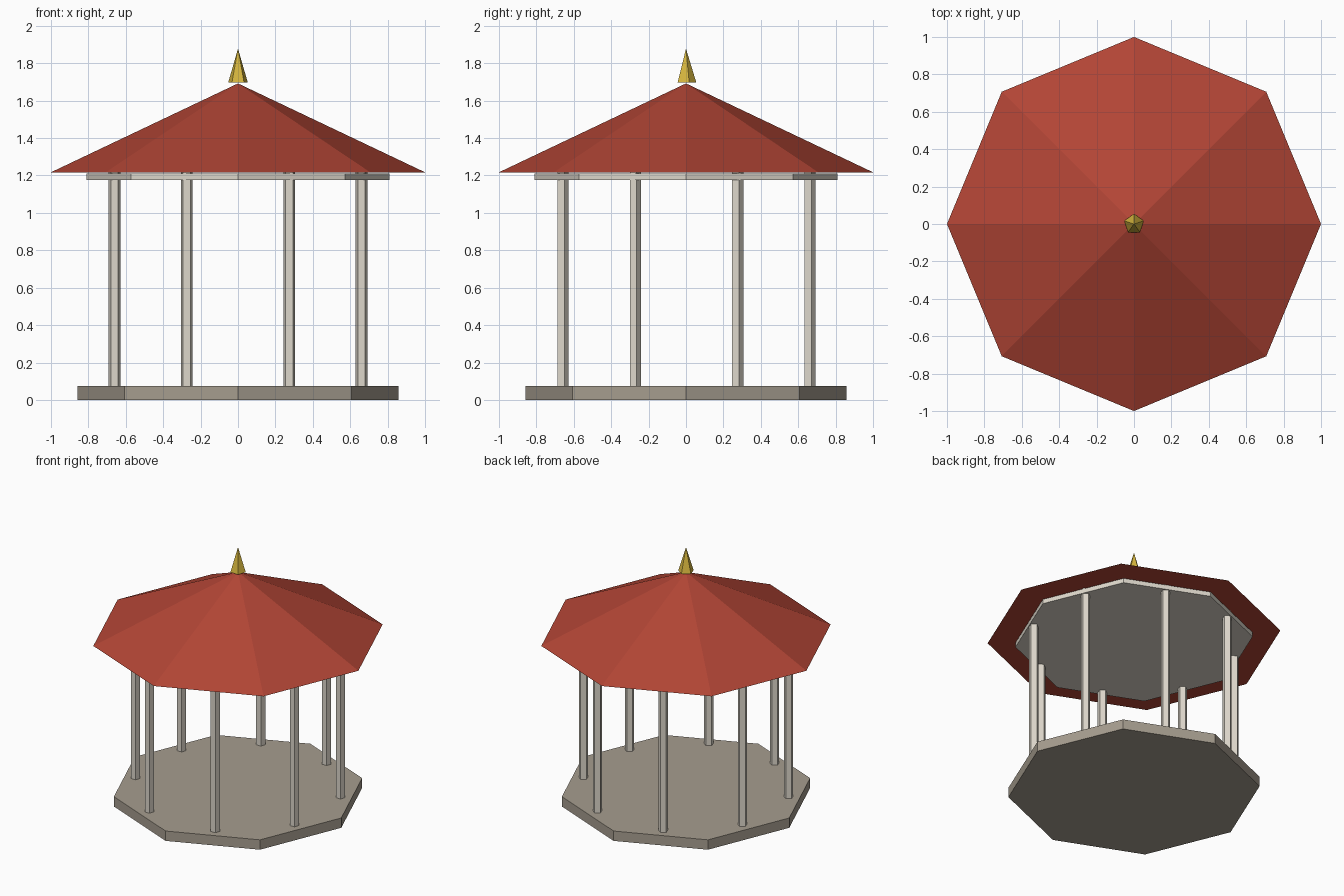
import bpy, math

if "Cube" in bpy.data.objects:
    bpy.data.objects.remove(bpy.data.objects["Cube"])


def material(name, rgb):
    m = bpy.data.materials.new(name)
    lin = [(c / 255 / 12.92) if c < 11 else ((c / 255 + 0.055) / 1.055) ** 2.4 for c in rgb]
    m.diffuse_color = (*lin, 1)
    m.use_nodes = True
    m.node_tree.nodes["Principled BSDF"].inputs["Base Color"].default_value = m.diffuse_color
    return m


stone = material("warm stone", (166, 157, 143))
cream = material("cream paint", (221, 215, 203))
red = material("red roof", (178, 69, 53))
gold = material("gold", (214, 182, 62))


def prism(name, sides, r_bottom, r_top, z0, z1, mat, x=0, y=0):
    """Straight or tapering prism with its first corner pointing to +y."""
    pts = [(math.sin(math.tau * i / sides), math.cos(math.tau * i / sides)) for i in range(sides)]
    verts = [(x + r_bottom * a, y + r_bottom * b, z0) for a, b in pts]
    faces = [tuple(range(sides))]
    if r_top:
        verts += [(x + r_top * a, y + r_top * b, z1) for a, b in pts]
        faces.append(tuple(reversed(range(sides, 2 * sides))))
        faces += [(i, i + sides, (i + 1) % sides + sides, (i + 1) % sides) for i in range(sides)]
    else:
        verts.append((x, y, z1))
        faces += [(i, sides, (i + 1) % sides) for i in range(sides)]
    mesh = bpy.data.meshes.new(name)
    mesh.from_pydata(verts, [], faces)
    mesh.materials.append(mat)
    obj = bpy.data.objects.new(name, mesh)
    bpy.context.collection.objects.link(obj)
    return obj


# Octagonal floor, ceiling slab and roof
prism("floor_slab", 8, 0.858, 0.858, 0, 0.074, stone)
prism("ceiling_slab", 8, 0.81, 0.81, 1.177, 1.211, cream)
prism("roof", 8, 1.0, 0, 1.217, 1.692, red)

# Five-sided columns, one near the middle of each floor edge
for k in range(8):
    a = math.radians(22.5 + 45 * k)
    prism(f"column_{k + 1}", 5, 0.033, 0.033, 0.074, 1.217, cream,
          0.715 * math.cos(a), 0.715 * math.sin(a))

# Spire on the roof peak
prism("finial", 5, 0.055, 0, 1.697, 1.878, gold)
